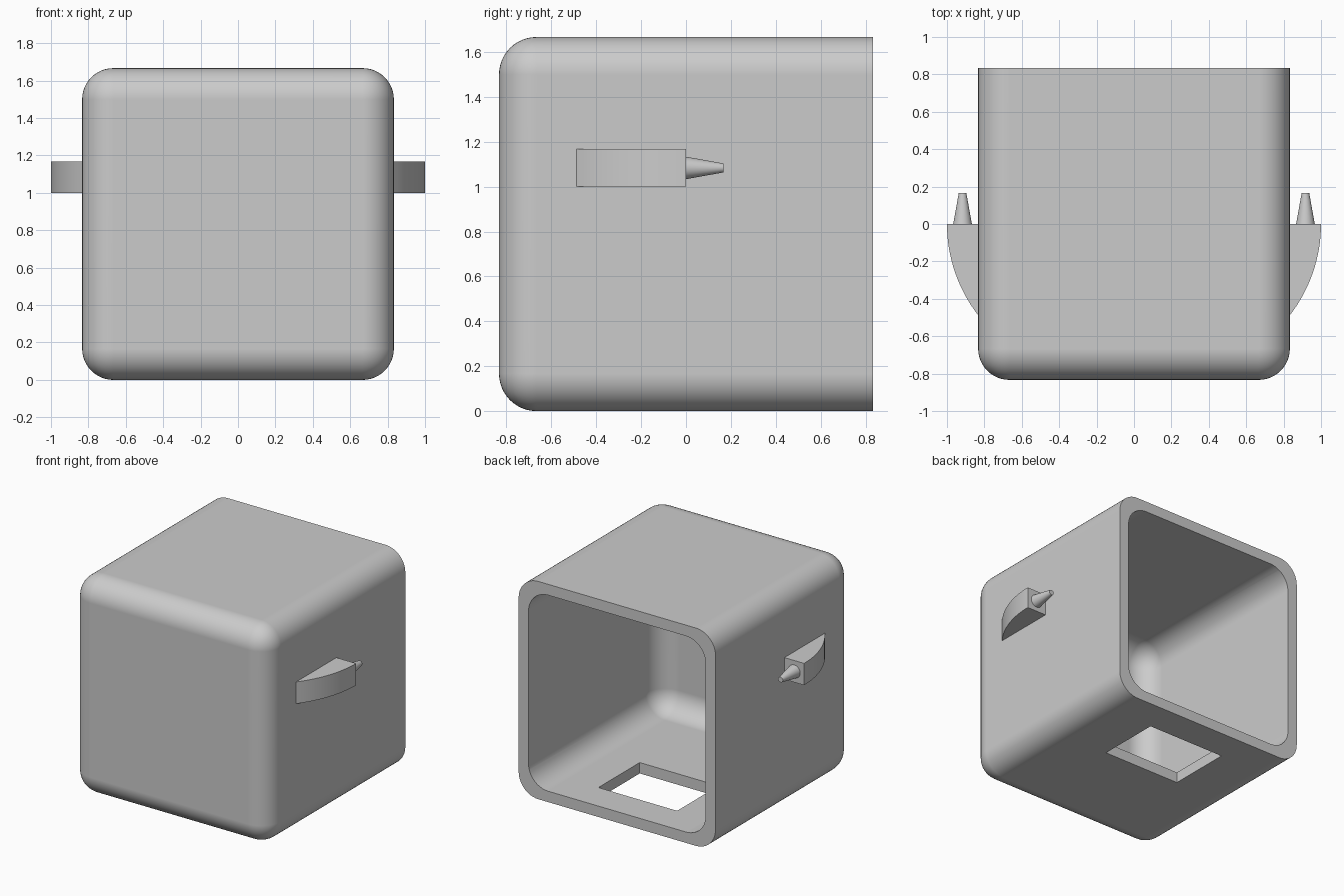
import bpy, bmesh, math

U = 1 / 12            # base unit: wall thickness
HALF = 10 * U         # half width of the shell
ROUND = 2 * U         # corner radius

old = bpy.data.objects.get("Cube")
if old:
    bpy.data.objects.remove(old, do_unlink=True)

grey = bpy.data.materials.new("light grey")
grey.use_nodes = True
colour = (0.6, 0.6, 0.6, 1)
grey.diffuse_color = colour
grey.node_tree.nodes["Principled BSDF"].inputs["Base Color"].default_value = colour


def finish(name, bm):
    """Turn a bmesh into a named object with the grey material."""
    bmesh.ops.recalc_face_normals(bm, faces=bm.faces)
    mesh = bpy.data.meshes.new(name)
    bm.to_mesh(mesh)
    bm.free()
    mesh.materials.append(grey)
    ob = bpy.data.objects.new(name, mesh)
    bpy.context.collection.objects.link(ob)
    return ob


def select_only(ob):
    bpy.ops.object.select_all(action='DESELECT')
    ob.select_set(True)
    bpy.context.view_layer.objects.active = ob


def smooth(ob):
    select_only(ob)
    bpy.ops.object.shade_smooth_by_angle(angle=math.radians(30))


def box(name, low, high, radius=0):
    """Box whose edges are rounded, except around its back face."""
    bm = bmesh.new()
    bmesh.ops.create_cube(bm, size=1)
    for v in bm.verts:
        v.co = [h if c > 0 else l for c, l, h in zip(v.co, low, high)]
    if radius:
        edges = [e for e in bm.edges
                 if min(v.co.y for v in e.verts) < high[1] - 0.001]
        bmesh.ops.bevel(bm, geom=edges, offset=radius, offset_type='OFFSET',
                        segments=12, profile=0.5, affect='EDGES')
    return finish(name, bm)


def cut(ob, cutter):
    cutter.hide_render = True
    mod = ob.modifiers.new("cut", 'BOOLEAN')
    mod.operation = 'DIFFERENCE'
    mod.solver = 'EXACT'
    mod.object = cutter
    select_only(ob)
    bpy.ops.object.modifier_apply(modifier=mod.name)
    bpy.data.objects.remove(cutter, do_unlink=True)


# Hollow shell, open at the back, with a rectangular opening in the floor
shell = box("shell", (-HALF, -HALF, 0), (HALF, HALF, 2 * HALF), ROUND)
inner = HALF - U
cut(shell, box("cavity_cutter", (-inner, -inner, U),
               (inner, HALF + U, 2 * HALF - U), ROUND))
cut(shell, box("floor_cutter", (-4 * U, U, -U), (4 * U, 7 * U, 1.5 * U)))
smooth(shell)
normals = shell.modifiers.new("flat_face_normals", 'WEIGHTED_NORMAL')
normals.keep_sharp = True


# Side brackets: curved fin with a tapered peg pointing backward
ARC = 0.797           # radius of the fin's outer curve
SWEEP = math.asin(0.488 / ARC)
STEPS = 16
for side, label in ((1, "left"), (-1, "right")):
    bm = bmesh.new()
    outline = [(HALF - 0.02, 0)]
    for i in range(STEPS + 1):
        a = SWEEP * i / STEPS
        outline.append((1 - ARC + ARC * math.cos(a), -ARC * math.sin(a)))
    outline.append((HALF - 0.02, outline[-1][1]))
    face = bm.faces.new([bm.verts.new((side * x, y, 12 * U)) for x, y in outline])
    top = bmesh.ops.extrude_face_region(bm, geom=[face])["geom"]
    bmesh.ops.translate(bm, vec=(0, 0, 2 * U),
                        verts=[g for g in top if isinstance(g, bmesh.types.BMVert)])
    smooth(finish(label + "_fin", bm))

    bpy.ops.mesh.primitive_cone_add(vertices=32, radius1=0.05, radius2=0.02,
                                    depth=2 * U, location=(side * 11 * U, U, 13 * U),
                                    rotation=(-math.pi / 2, 0, 0))
    peg = bpy.context.object
    peg.name = label + "_peg"
    peg.data.materials.append(grey)
    smooth(peg)
